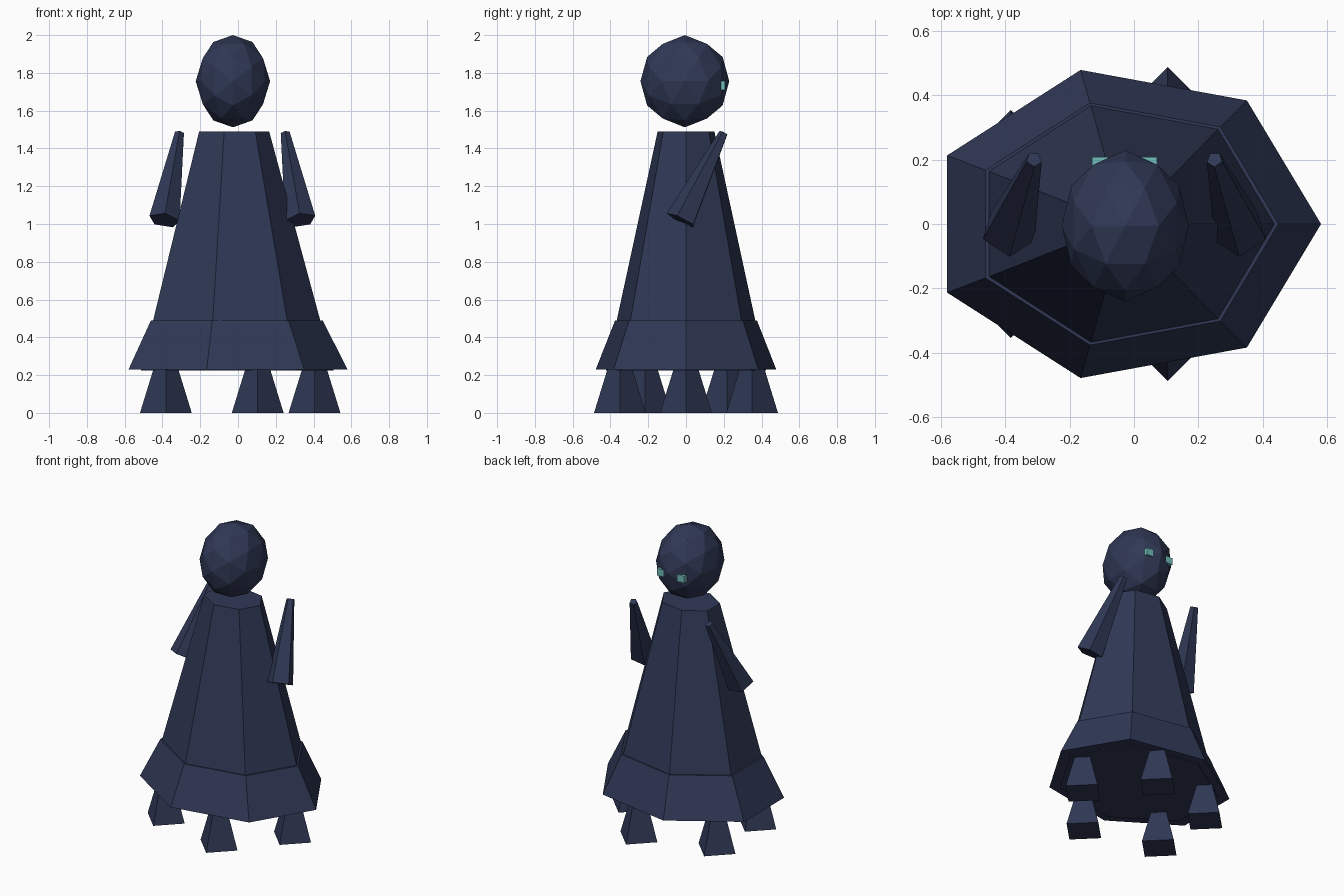
import bpy, bmesh, math
from mathutils import Vector, Matrix

if "Cube" in bpy.data.objects:
    bpy.data.objects.remove(bpy.data.objects["Cube"])

CX = -0.03  # axis of the robe, head and legs


def material(name, rgb):
    m = bpy.data.materials.new(name)
    m.diffuse_color = (*rgb, 1)
    m.use_nodes = True
    m.node_tree.nodes["Principled BSDF"].inputs["Base Color"].default_value = m.diffuse_color
    return m


NAVY = material("dark_navy", (0.029, 0.040, 0.092))
TEAL = material("pale_teal", (0.17, 0.52, 0.50))


def finish(bm, name, mat):
    bmesh.ops.recalc_face_normals(bm, faces=bm.faces)
    me = bpy.data.meshes.new(name)
    bm.to_mesh(me)
    bm.free()
    me.materials.append(mat)
    ob = bpy.data.objects.new(name, me)
    bpy.context.collection.objects.link(ob)
    return ob


def frustum(name, sides, bottom, top, r_bottom, r_top, phase=0.0, tilt=None):
    """Capped frustum; radii are (x, y) pairs, tilt turns the rings."""
    bm = bmesh.new()
    tilt = tilt or Matrix.Identity(3)
    rings = []
    for centre, r in ((bottom, r_bottom), (top, r_top)):
        ring = []
        for i in range(sides):
            a = phase + math.tau * i / sides
            p = tilt @ Vector((r[0] * math.cos(a), r[1] * math.sin(a), 0))
            ring.append(bm.verts.new(Vector(centre) + p))
        rings.append(ring)
    lo, hi = rings
    for i in range(sides):
        j = (i + 1) % sides
        bm.faces.new((lo[i], lo[j], hi[j], hi[i]))
    bm.faces.new(lo[::-1])
    bm.faces.new(hi)
    return finish(bm, name, NAVY)


# Seven-sided robe and flared hem
frustum("robe", 7, (CX, 0, 0.225), (CX, 0, 1.49), (0.537, 0.435), (0.195, 0.154))
frustum("hem", 7, (CX, 0, 0.23), (CX, 0, 0.49), (0.61, 0.49), (0.478, 0.385))

# Five stubby legs around an ellipse
for i in range(5):
    a = math.tau * i / 5
    x, y = CX + 0.435 * math.cos(a), 0.368 * math.sin(a)
    frustum(f"leg_{i + 1}", 4, (x, y, 0), (x, y, 0.25), (0.137, 0.137), (0.06, 0.06))

# Tapered arms, hanging down and forward
for side, name in ((-1, "left_arm"), (1, "right_arm")):
    top = Vector((CX + side * 0.28, 0.2, 1.482))
    low = Vector((CX + side * 0.36, -0.025, 1.02))
    tilt = (top - low).to_track_quat('Z', 'Y').to_matrix()
    frustum(name, 5, low, top, (0.085, 0.085), (0.025, 0.025), math.radians(90 - side * 20), tilt)

# Faceted head: subdivided icosahedron with an upright two-fold axis
bm = bmesh.new()
g = (1 + math.sqrt(5)) / 2
for s in (-1, 1):
    for t in (-g, g):
        for p in ((0, t, s), (t, s, 0), (s, 0, t)):
            bm.verts.new(Vector(p).normalized())
bmesh.ops.convex_hull(bm, input=bm.verts)
bmesh.ops.subdivide_edges(bm, edges=bm.edges, cuts=1, use_grid_fill=True)
for v in bm.verts:
    n = v.co.normalized()
    v.co = (CX + 0.003 + 0.197 * n.x, -0.006 + 0.235 * n.y, 1.756 + 0.244 * n.z)
finish(bm, "head", NAVY)

# Small eyes set into the back-facing side of the head
for side, name in ((-1, "left_eye"), (1, "right_eye")):
    bm = bmesh.new()
    m = Matrix.Translation((CX + side * 0.076, 0.189, 1.733)) @ Matrix.Diagonal((0.05, 0.036, 0.046, 1))
    bmesh.ops.create_cube(bm, size=1, matrix=m)
    finish(bm, name, TEAL)
